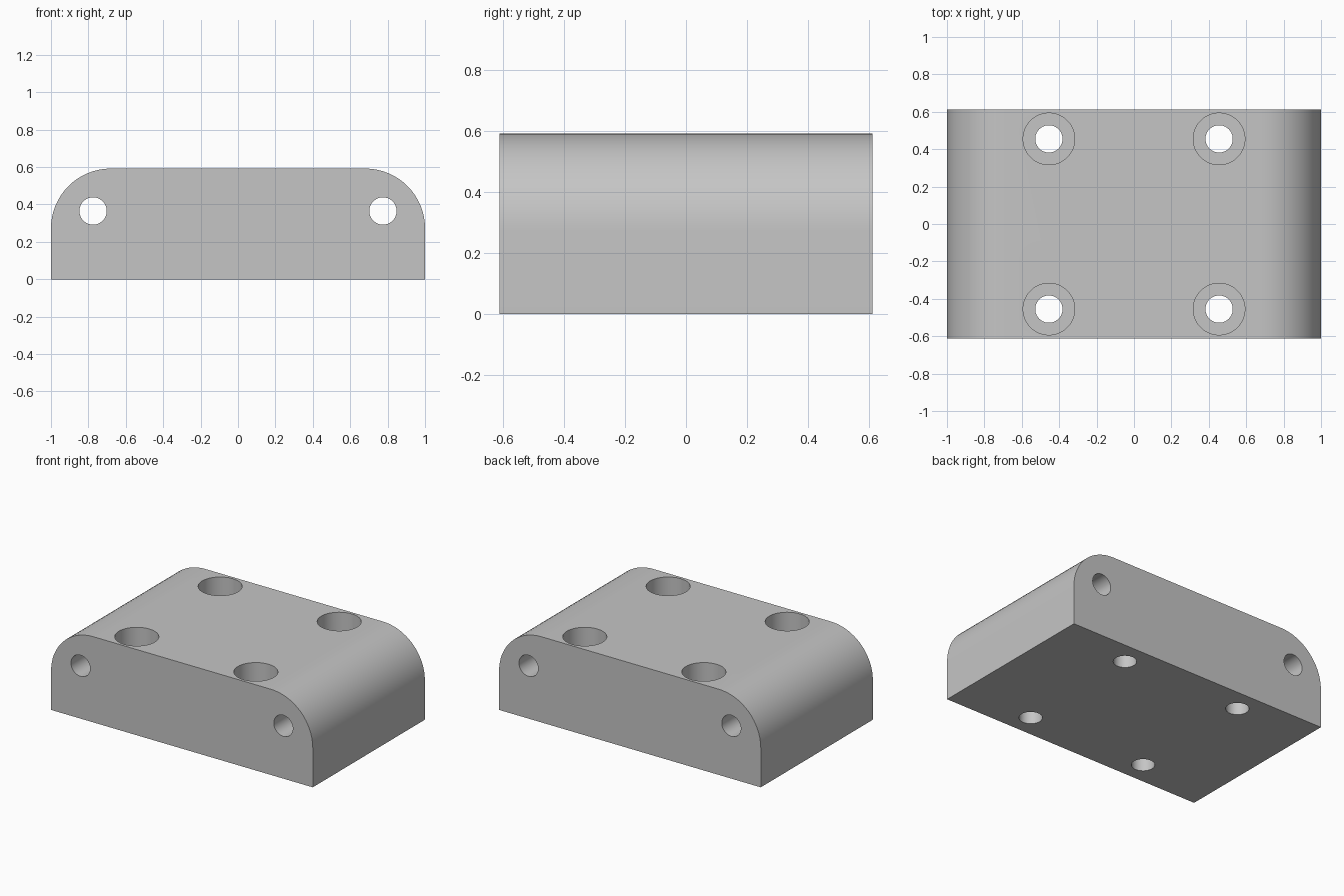
import bpy
import bmesh
from math import sin, cos, pi, radians

if "Cube" in bpy.data.objects:
    bpy.data.objects.remove(bpy.data.objects["Cube"])

HALF_X, HALF_Y, HEIGHT = 1.0, 0.612, 0.592
ROUND = 0.32
SCREW = 0.455            # screw hole offset in x and y
BORE_R, SINK_R, SINK_DEPTH = 0.073, 0.138, 0.3
SIDE_X, SIDE_Z = 0.775, 0.365

grey = bpy.data.materials.new("plain grey")
grey.use_nodes = True
colour = (0.56, 0.56, 0.56, 1)
grey.diffuse_color = colour
grey.node_tree.nodes["Principled BSDF"].inputs["Base Color"].default_value = colour

# Block: flat bottom profile with two rounded top corners, extruded along y
STEPS = 16
right = [(HALF_X - ROUND + ROUND * cos(a), HEIGHT - ROUND + ROUND * sin(a))
         for a in (i * pi / 2 / STEPS for i in range(STEPS + 1))]
left = [(-x, z) for x, z in reversed(right)]
profile = [(HALF_X, 0)] + right + left + [(-HALF_X, 0)]

bm = bmesh.new()
face = bm.faces.new([bm.verts.new((x, -HALF_Y, z)) for x, z in profile])
extruded = bmesh.ops.extrude_face_region(bm, geom=[face])["geom"]
bmesh.ops.translate(bm, vec=(0, 2 * HALF_Y, 0),
                    verts=[g for g in extruded if isinstance(g, bmesh.types.BMVert)])
bmesh.ops.recalc_face_normals(bm, faces=bm.faces)
mesh = bpy.data.meshes.new("mounting_block")
bm.to_mesh(mesh)
bm.free()
block = bpy.data.objects.new("mounting_block", mesh)
bpy.context.collection.objects.link(block)
mesh.materials.append(grey)


def drill(radius, length, centre, rotation=(0, 0, 0)):
    """Cut a round hole through the block, then discard the cutter."""
    bpy.ops.mesh.primitive_cylinder_add(vertices=48, radius=radius, depth=length,
                                        location=centre, rotation=rotation)
    cutter = bpy.context.object
    cutter.name = "hole_cutter"
    cutter.hide_render = True
    cutter.data.materials.append(grey)
    bpy.ops.object.select_all(action="DESELECT")
    block.select_set(True)
    bpy.context.view_layer.objects.active = block
    cut = block.modifiers.new("hole", "BOOLEAN")
    cut.operation = "DIFFERENCE"
    cut.solver = "EXACT"
    cut.object = cutter
    bpy.ops.object.modifier_apply(modifier=cut.name)
    bpy.data.objects.remove(cutter)


for sx in (-1, 1):
    # Long cross holes running front to back
    drill(BORE_R, 3 * HALF_Y, (sx * SIDE_X, 0, SIDE_Z), (pi / 2, 0, 0))
    # Counterbored vertical screw holes
    for sy in (-1, 1):
        x, y = sx * SCREW, sy * SCREW
        drill(SINK_R, 2 * SINK_DEPTH, (x, y, HEIGHT))
        drill(BORE_R, 3 * HEIGHT, (x, y, HEIGHT / 2))

bpy.ops.object.shade_smooth_by_angle(angle=radians(30))
